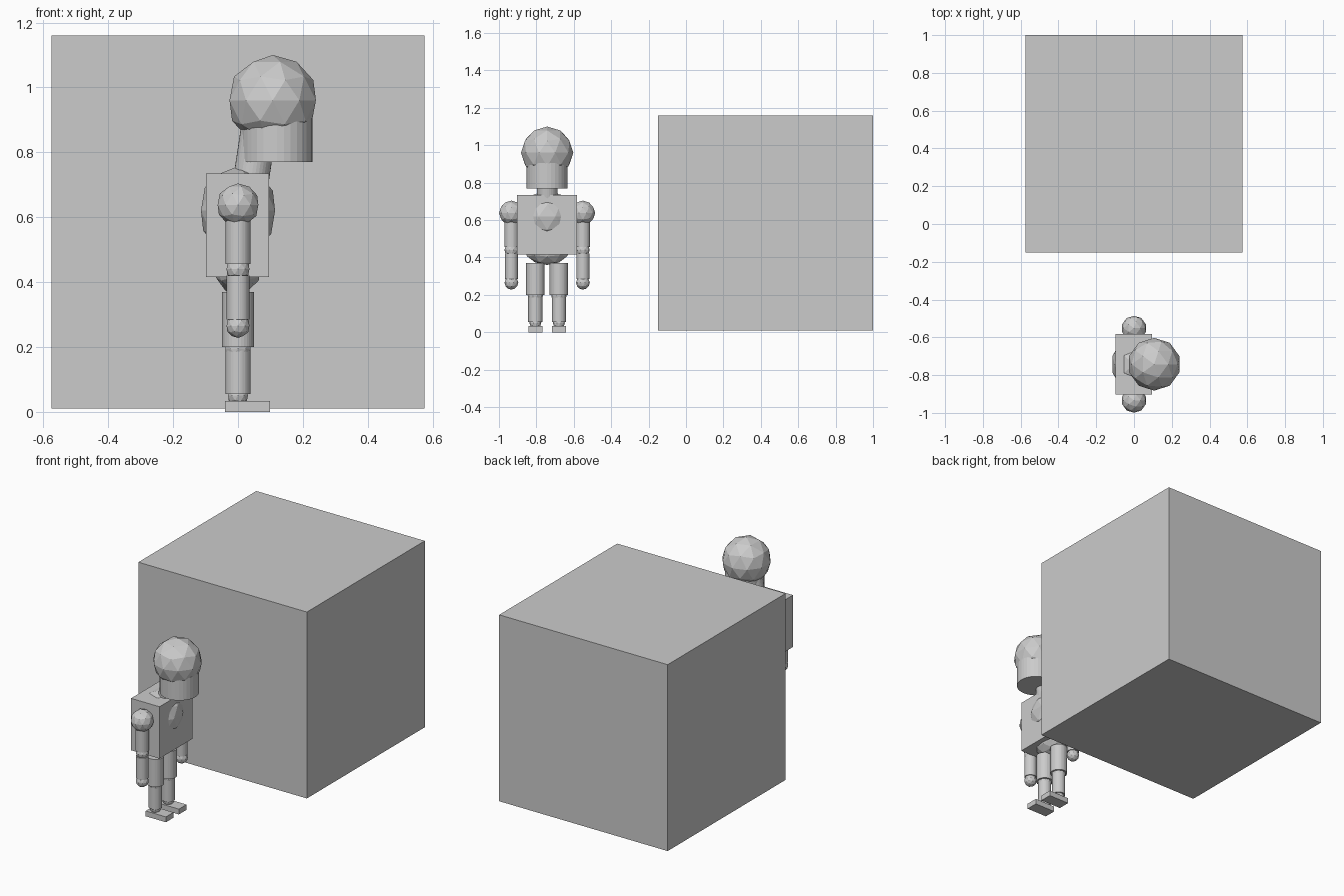
import bpy
from mathutils import Vector

if "Cube" in bpy.data.objects:
    bpy.data.objects.remove(bpy.data.objects["Cube"])

CY = -0.7425  # figure centre line in y


def box(name, x, y, z):
    bpy.ops.mesh.primitive_cube_add(
        size=1, location=[(a + b) / 2 for a, b in (x, y, z)])
    o = bpy.context.object
    o.name = name
    o.scale = [b - a for a, b in (x, y, z)]
    return o


def ball(name, loc, radii):
    bpy.ops.mesh.primitive_ico_sphere_add(subdivisions=2, radius=1, location=loc)
    o = bpy.context.object
    o.name = name
    o.scale = radii if isinstance(radii, tuple) else (radii,) * 3
    return o


def rod(name, a, b, r):
    a, b = Vector(a), Vector(b)
    d = b - a
    bpy.ops.mesh.primitive_cylinder_add(
        vertices=32, radius=r, depth=d.length, location=(a + b) / 2,
        rotation=d.to_track_quat('Z', 'Y').to_euler())
    bpy.context.object.name = name
    return bpy.context.object


# Large block behind the figure
box("large_block", (-0.575, 0.575), (-0.15, 1.0), (0.01, 1.16))

# Torso, chest and pelvis
box("torso", (-0.098, 0.096), (CY - 0.16, CY + 0.16), (0.415, 0.735))
ball("chest", (0, CY, 0.62), (0.12, 0.145, 0.137))
ball("pelvis", (0, CY, 0.455), (0.075, 0.13, 0.095))

# Neck, jaw and skull
rod("neck", (0.038, CY, 0.70), (0.068, CY, 0.90), 0.055)
rod("jaw", (0.12, CY, 0.77), (0.12, CY, 0.905), 0.11)
ball("skull", (0.107, CY, 0.96), 0.14)

for side, s in (("right", -1), ("left", 1)):
    # Arm
    y = CY + s * 0.191
    ball(side + "_shoulder", (0, y, 0.638), 0.066)
    rod(side + "_upper_arm", (0, y, 0.455), (0, y, 0.64), 0.038)
    ball(side + "_elbow", (0, y, 0.44), 0.037)
    rod(side + "_forearm", (0, y, 0.285), (0, y, 0.42), 0.035)
    ball(side + "_hand", (0, y, 0.265), 0.037)
    # Leg
    y = CY + s * 0.063
    rod(side + "_thigh", (0, y, 0.2), (0, y, 0.37), 0.049)
    ball(side + "_knee", (0, y, 0.195), 0.041)
    rod(side + "_shin", (0, y, 0.055), (0, y, 0.19), 0.038)
    ball(side + "_ankle", (0, y, 0.05), 0.032)
    box(side + "_foot", (-0.04, 0.098), (y - 0.037, y + 0.037), (0.0, 0.033))
